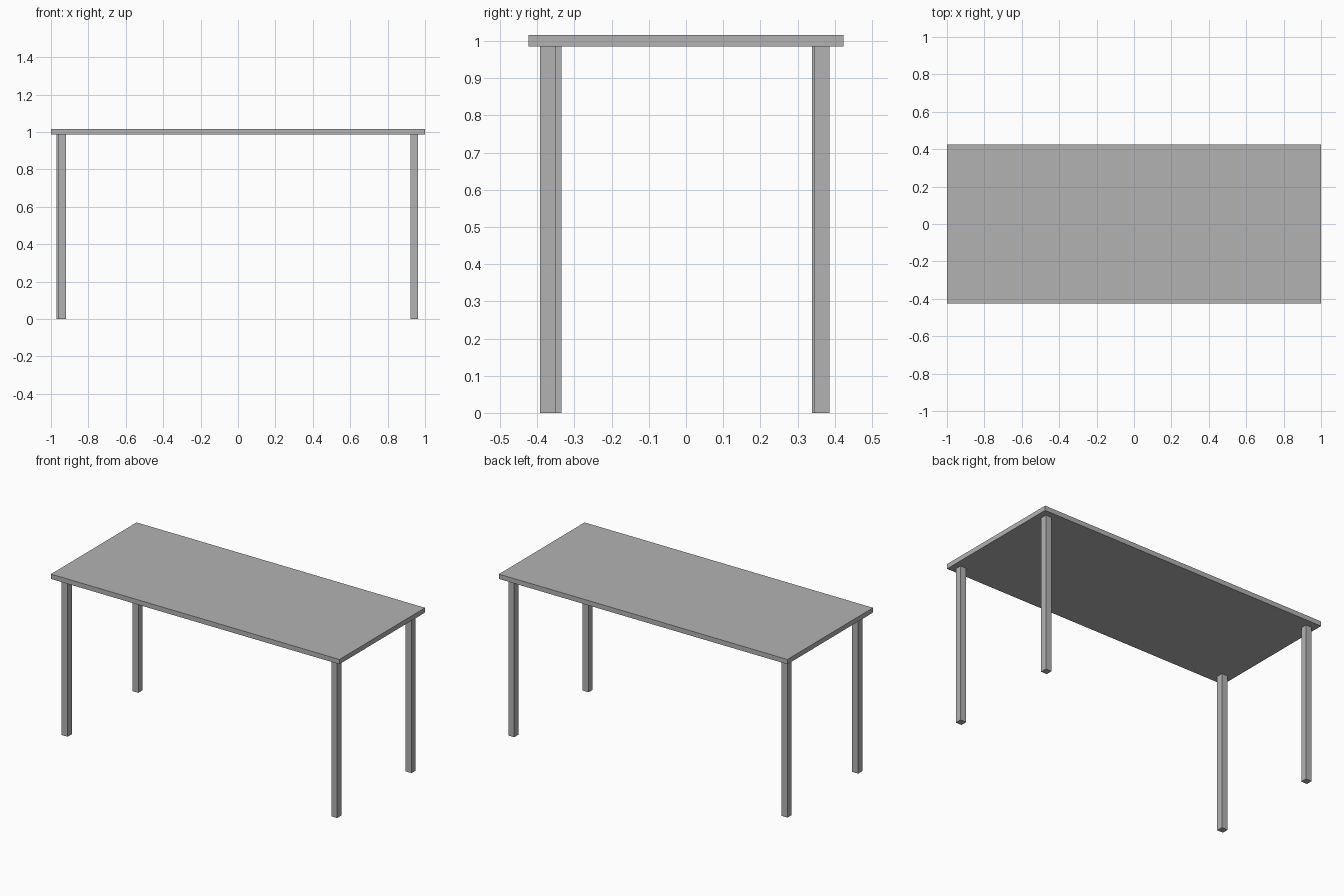
import bpy

# Remove the default cube
cube = bpy.data.objects.get("Cube")
if cube:
    bpy.data.objects.remove(cube, do_unlink=True)

# Single plain grey finish
GREY = (0.45, 0.45, 0.45, 1.0)
grey = bpy.data.materials.new("plain_grey")
grey.use_nodes = True
grey.diffuse_color = GREY
grey.node_tree.nodes["Principled BSDF"].inputs["Base Color"].default_value = GREY

HEIGHT = 1.016      # top of the table
UNDERSIDE = 0.986   # where the legs meet the top
LEG = 0.041         # leg thickness


def box(name, centre, size):
    """Box with real dimensions, so its scale stays at one."""
    bpy.ops.mesh.primitive_cube_add(size=1, location=centre)
    obj = bpy.context.object
    obj.name = obj.data.name = name
    for v in obj.data.vertices:
        v.co = [c * s for c, s in zip(v.co, size)]
    obj.data.materials.append(grey)
    return obj


# Table top
box("table_top", (0, 0, (HEIGHT + UNDERSIDE) / 2), (2, 0.848, HEIGHT - UNDERSIDE))

# Square legs, each set slightly differently
legs = {
    "front_left_leg": (0.942, -0.372),
    "front_right_leg": (-0.939, -0.355),
    "back_left_leg": (0.942, 0.365),
    "back_right_leg": (-0.949, 0.359),
}
for name, (x, y) in legs.items():
    box(name, (x, y, UNDERSIDE / 2), (LEG, LEG, UNDERSIDE))
